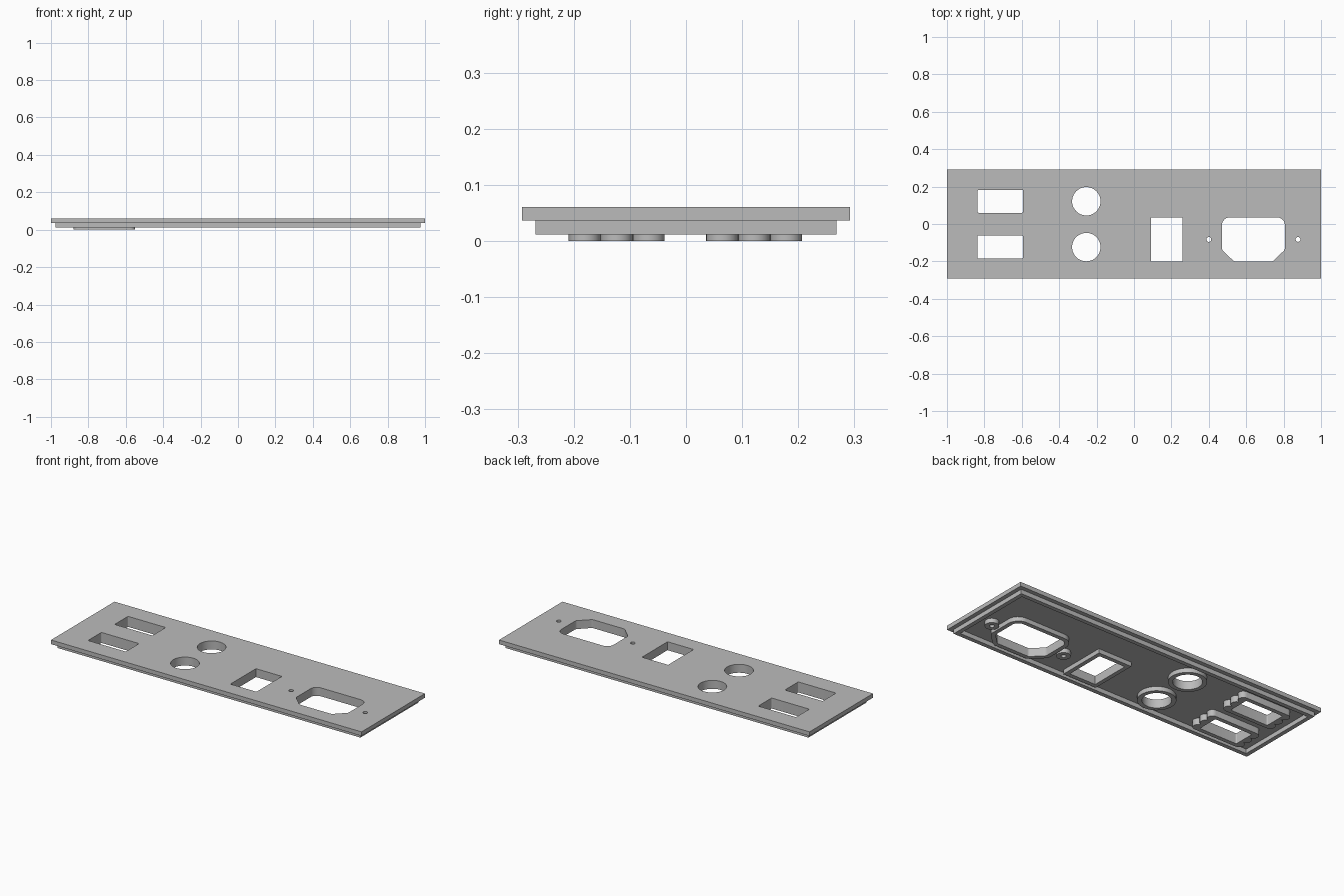
import bpy, bmesh
from math import sin, cos, pi, radians
from mathutils import Vector

cube = bpy.data.objects.get("Cube")
if cube:
    bpy.data.objects.remove(cube, do_unlink=True)

grey = bpy.data.materials.new("panel grey")
grey.use_nodes = True
grey.diffuse_color = (0.5, 0.5, 0.5, 1)
grey.node_tree.nodes["Principled BSDF"].inputs["Base Color"].default_value = (0.5, 0.5, 0.5, 1)

TOP, FLOOR, RIM = 0.061, 0.037, 0.012   # plate top, plate underside, rim underside
WALL = 0.024                            # thickness of rim and collars


def rect(cx, cy, hx, hy):
    return [Vector((cx + sx * hx, cy + sy * hy))
            for sx, sy in ((-1, -1), (1, -1), (1, 1), (-1, 1))]


def circle(cx, cy, r, n=40):
    return [Vector((cx + r * cos(2 * pi * i / n), cy + r * sin(2 * pi * i / n)))
            for i in range(n)]


def offset(points, d):
    """Move every side of a counter-clockwise convex outline outwards by d."""
    result = []
    for i, p in enumerate(points):
        a = (p - points[i - 1]).normalized()
        b = (points[(i + 1) % len(points)] - p).normalized()
        na, nb = Vector((a.y, -a.x)), Vector((b.y, -b.x))
        result.append(p + (na + nb) * d / (1 + na.dot(nb)))
    return result


def rounded(points, radii, steps=6):
    """Replace each corner of an outline with a smooth bend."""
    result = []
    for i, (p, r) in enumerate(zip(points, radii)):
        a = (points[i - 1] - p).normalized()
        b = (points[(i + 1) % len(points)] - p).normalized()
        half = a.angle(b) / 2
        reach = r * cos(half) / sin(half)
        centre = p + (a + b).normalized() * r / sin(half)
        start, end = p + a * reach - centre, p + b * reach - centre
        for k in range(steps + 1):
            t = k / steps
            result.append(centre + (start * (1 - t) + end * t).normalized() * r)
    return result


def slab(name, outlines, z0, z1):
    """Extrude an outline, with the other outlines as holes."""
    bm = bmesh.new()
    edges = []
    for line in outlines:
        verts = [bm.verts.new((p.x, p.y, z0)) for p in line]
        edges += [bm.edges.new((verts[i - 1], verts[i])) for i in range(len(verts))]
    bmesh.ops.triangle_fill(bm, edges=edges, use_beauty=True, normal=(0, 0, -1))
    grown = bmesh.ops.extrude_face_region(bm, geom=bm.faces[:], use_keep_orig=True)
    moved = [g for g in grown["geom"] if isinstance(g, bmesh.types.BMVert)]
    bmesh.ops.translate(bm, verts=moved, vec=(0, 0, z1 - z0))
    bmesh.ops.recalc_face_normals(bm, faces=bm.faces[:])
    mesh = bpy.data.meshes.new(name)
    bm.to_mesh(mesh)
    bm.free()
    mesh.materials.append(grey)
    obj = bpy.data.objects.new(name, mesh)
    bpy.context.collection.objects.link(obj)
    bpy.ops.object.select_all(action='DESELECT')
    obj.select_set(True)
    bpy.context.view_layer.objects.active = obj
    bpy.ops.object.shade_smooth_by_angle(angle=radians(30))


def lobed(cx, cy, hx, r, steps=12):
    """Outline with three round lobes on each short end."""
    end = [Vector((hx, -3 * r))]
    for lobe in (-2 * r, 0, 2 * r):
        for k in range(1, steps + 1):
            a = -pi / 2 + pi * k / steps
            end.append(Vector((hx + r * cos(a), lobe + r * sin(a))))
    return [Vector((cx, cy)) + s * p for s in (1, -1) for p in end]


# Openings
port_ys = (0.1215, -0.1235)
port_x, round_x = -0.715, -0.255
ports = [rounded(rect(port_x, y, 0.1215, 0.0615), [0.006] * 4) for y in port_ys]
rounds = [circle(round_x, y, 0.076) for y in port_ys]
switch = rect(0.175, -0.0825, 0.084, 0.1175)
inlet_x, inlet_y = 0.6385, -0.0825
inlet_shape = [Vector((inlet_x + x, inlet_y + y)) for x, y in
               ((-0.104, -0.1175), (0.104, -0.1175), (0.168, -0.055),
                (0.168, 0.1175), (-0.168, 0.1175), (-0.168, -0.055))]
inlet_radii = [0.02, 0.02, 0.02, 0.04, 0.04, 0.02]
inlet = rounded(inlet_shape, inlet_radii)
screw_xs = [inlet_x + s * 0.2385 for s in (-1, 1)]
screws = [circle(x, inlet_y, 0.013, 20) for x in screw_xs]

# Face plate and the rim beneath it
slab("face_plate", [rect(0, 0, 1, 0.292)] + ports + rounds + [switch, inlet] + screws,
     FLOOR, TOP)
rim = rect(0, 0, 0.976, 0.268)
slab("rim", [rim, offset(rim, -WALL)], RIM, FLOOR)

# Collars around the openings
for name, y, port, hole in zip(("back", "front"), port_ys, ports, rounds):
    slab(name + "_port_collar", [lobed(port_x, y, 0.1365, 0.0285), port], 0, FLOOR)
    slab(name + "_round_collar", [circle(round_x, y, 0.1), hole], RIM, FLOOR)
slab("switch_collar", [offset(switch, WALL), switch], RIM, FLOOR)
slab("inlet_collar", [rounded(offset(inlet_shape, WALL), [r + WALL for r in inlet_radii]),
                      inlet], RIM, FLOOR)
for name, x, hole in zip(("right", "left"), screw_xs, screws):
    slab(name + "_screw_boss", [circle(x, inlet_y, 0.037, 28), hole], RIM, FLOOR)
